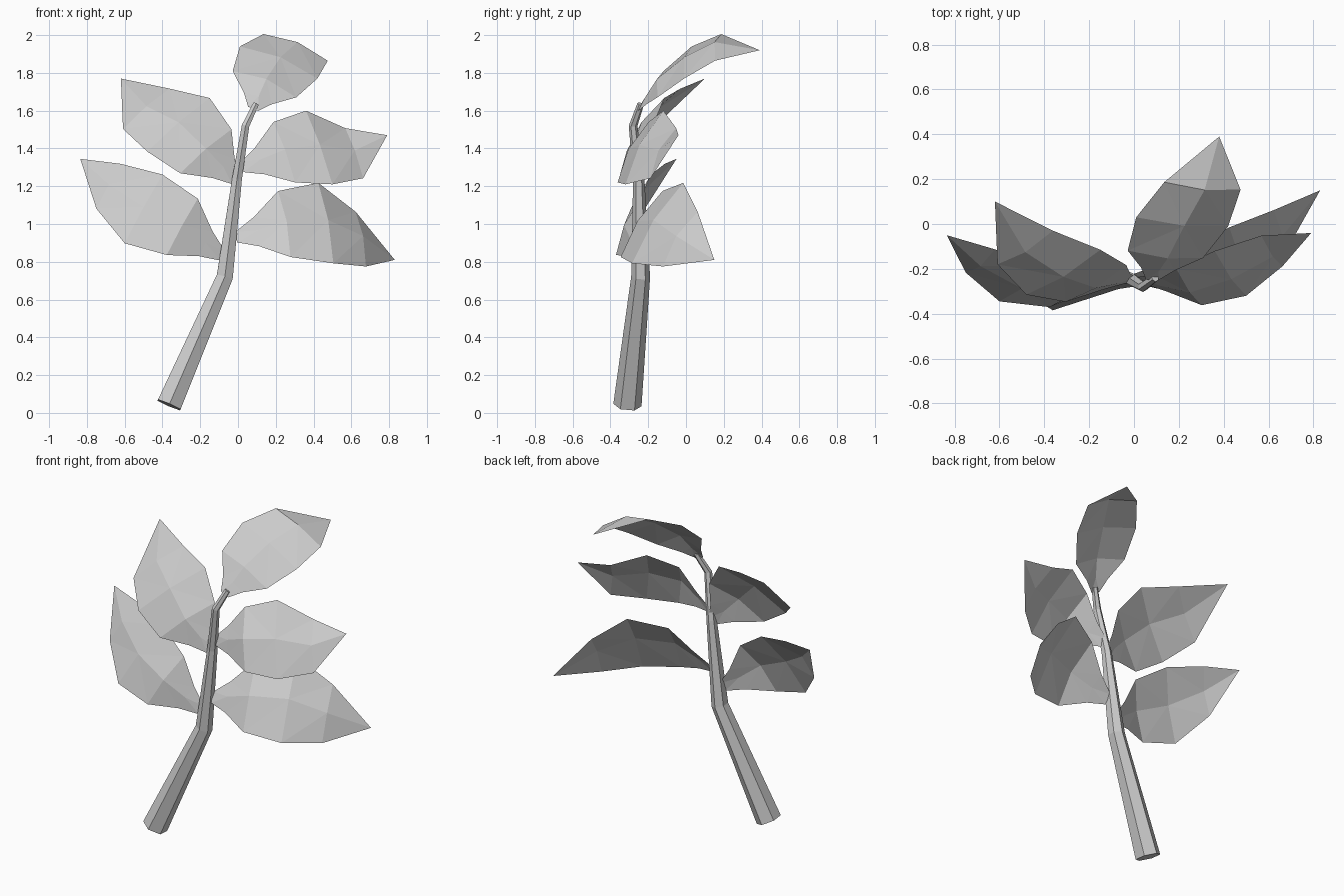
import bpy, bmesh, math
from mathutils import Vector as V

if "Cube" in bpy.data.objects:
    bpy.data.objects.remove(bpy.data.objects["Cube"])


def finish(name, bm):
    me = bpy.data.meshes.new(name)
    bm.to_mesh(me)
    bm.free()
    ob = bpy.data.objects.new(name, me)
    bpy.context.collection.objects.link(ob)


def stem(name, path, sides=6):
    """Tapered tube through (x, y, z, radius) points."""
    bm = bmesh.new()
    pts = [V(p[:3]) for p in path]
    rings = []
    for i, c in enumerate(pts):
        t = (pts[min(i + 1, len(pts) - 1)] - pts[max(i - 1, 0)]).normalized()
        a = V((0, 1, 0))
        a = (a - t * a.dot(t)).normalized()
        b = t.cross(a)
        r = path[i][3]
        rings.append([bm.verts.new(c + r * (math.cos(k * math.tau / sides) * a +
                                            math.sin(k * math.tau / sides) * b))
                      for k in range(sides)])
    for lo, hi in zip(rings, rings[1:]):
        for k in range(sides):
            n = (k + 1) % sides
            bm.faces.new((lo[k], lo[n], hi[n], hi[k]))
    bm.faces.new(rings[0][::-1])
    bm.faces.new(rings[-1])
    finish(name, bm)


def leaf(name, base, rib, tip, across, crease=0.03, w_end=0.68):
    """Folded leaf: centre line, with edges at +/- the across vector."""
    bm = bmesh.new()
    base, tip, across = V(base), V(tip), V(across)
    rib = [V(p) for p in rib]
    centres = [base, base.lerp(rib[0], 0.42)] + rib
    widths = [0.13, 0.36, 0.82, 1.0, w_end]
    n = (tip - base).cross(across).normalized()
    if n.dot(V((0, -1, 1))) < 0:
        n = -n
        across = -across
    rows = []
    for i, (c, w) in enumerate(zip(centres, widths)):
        lift = n * crease * min(1, i / 2)
        rows.append([bm.verts.new(c - across * w), bm.verts.new(c + lift),
                     bm.verts.new(c + across * w)])
    for a, b in zip(rows, rows[1:]):
        for k in (0, 1):
            bm.faces.new((a[k], b[k], b[k + 1], a[k + 1]))
    end = bm.verts.new(tip)
    for k in (0, 1):
        bm.faces.new((rows[-1][k], end, rows[-1][k + 1]))
    bmesh.ops.triangulate(bm, faces=bm.faces[:])
    finish(name, bm)


# Bent, tapering stem
stem("stem", [(-0.365, -0.31, 0.042, 0.075), (-0.07, -0.24, 0.72, 0.05),
              (-0.005, -0.25, 1.24, 0.03), (0.04, -0.28, 1.52, 0.023),
              (0.095, -0.24, 1.635, 0.018)])

# Leaf at the top, arching backwards
leaf("top_leaf", (0.08, -0.25, 1.61),
     [(0.14, -0.135, 1.74), (0.215, 0.01, 1.855), (0.305, 0.17, 1.935)],
     (0.38, 0.39, 1.92), (0.205, -0.02, -0.085), 0.035, 0.83)

# Two leaves on the left
leaf("upper_left_leaf", (-0.01, -0.25, 1.23),
     [(-0.17, -0.265, 1.385), (-0.315, -0.215, 1.525), (-0.485, -0.105, 1.61)],
     (-0.62, 0.10, 1.77), (0.165, 0.10, 0.142), 0.025, 0.75)
leaf("lower_left_leaf", (-0.08, -0.25, 0.83),
     [(-0.295, -0.305, 0.985), (-0.50, -0.265, 1.08), (-0.685, -0.165, 1.20)],
     (-0.835, -0.05, 1.345), (0.10, 0.08, 0.182), 0.025, 0.65)

# Two leaves on the right
leaf("upper_right_leaf", (0.02, -0.25, 1.30),
     [(0.245, -0.28, 1.38), (0.43, -0.22, 1.405), (0.615, -0.12, 1.375)],
     (0.79, -0.04, 1.47), (-0.07, 0.10, 0.195), 0.03)
leaf("lower_right_leaf", (-0.01, -0.245, 0.93),
     [(0.245, -0.235, 1.00), (0.465, -0.15, 1.005), (0.65, -0.03, 0.92)],
     (0.83, 0.15, 0.81), (-0.04, 0.135, 0.213), 0.03)
